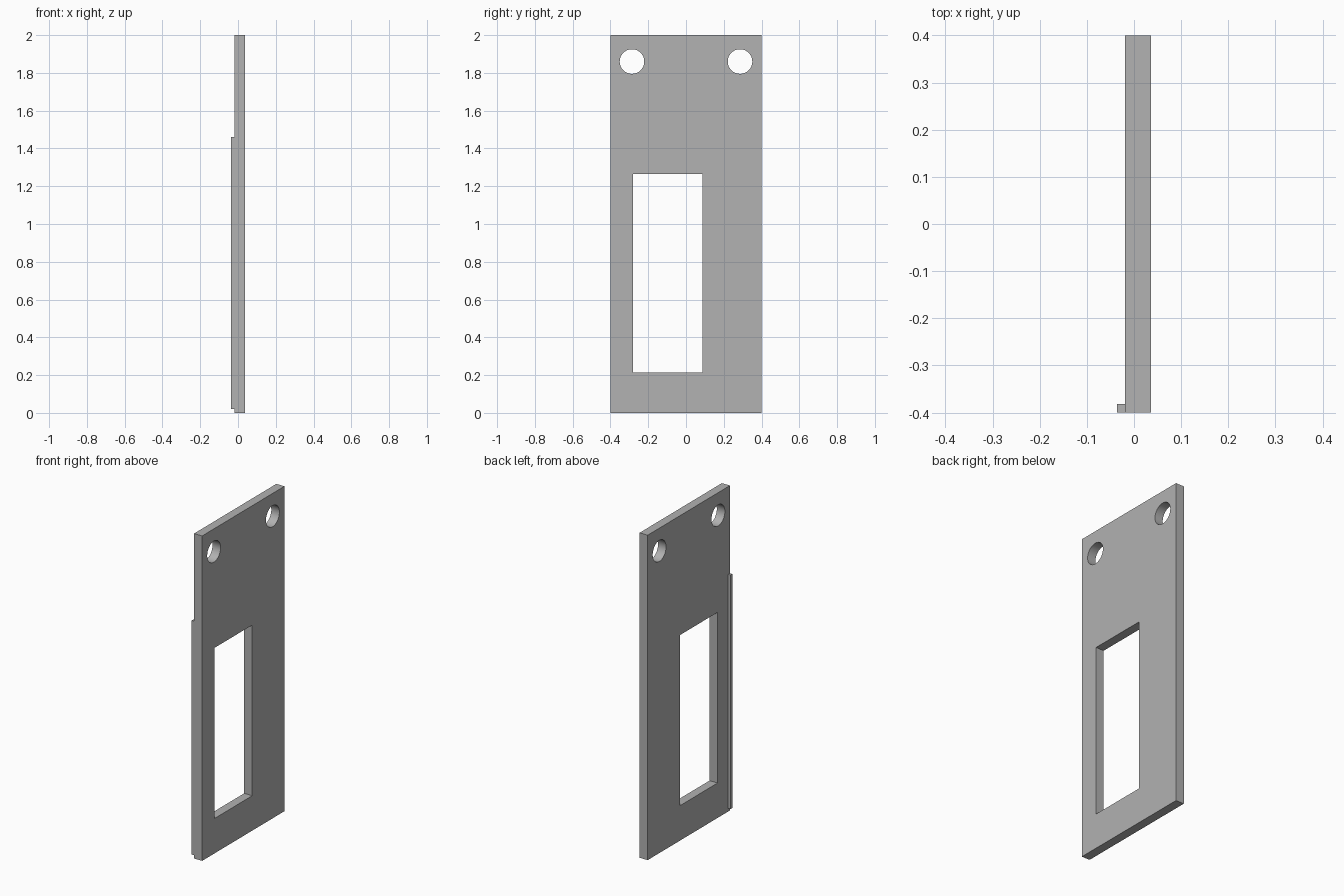
import bpy
import math

cube = bpy.data.objects.get("Cube")
if cube:
    bpy.data.objects.remove(cube, do_unlink=True)

# Single grey finish
grey = bpy.data.materials.new("plain grey")
grey.use_nodes = True
colour = (0.445, 0.445, 0.445, 1)
grey.diffuse_color = colour
grey.node_tree.nodes["Principled BSDF"].inputs["Base Color"].default_value = colour


def box(name, low, high):
    """Box spanning two opposite corners."""
    bpy.ops.mesh.primitive_cube_add(size=1)
    obj = bpy.context.object
    obj.name = name
    obj.location = [(a + b) / 2 for a, b in zip(low, high)]
    obj.scale = [b - a for a, b in zip(low, high)]
    bpy.ops.object.transform_apply(location=True, rotation=False, scale=True)
    obj.data.materials.append(grey)
    return obj


def cut(target, cutter):
    """Subtract the cutter from the target, then discard it."""
    cutter.hide_render = True
    mod = target.modifiers.new("cut", 'BOOLEAN')
    mod.operation = 'DIFFERENCE'
    mod.solver = 'EXACT'
    mod.object = cutter
    bpy.context.view_layer.objects.active = target
    bpy.ops.object.modifier_apply(modifier=mod.name)
    bpy.data.objects.remove(cutter, do_unlink=True)


# Flat upright plate with an off-centre window
plate = box("plate", (-0.019, -0.4, 0), (0.036, 0.4, 2))
cut(plate, box("window_cutter", (-0.2, -0.28, 0.215), (0.2, 0.087, 1.265)))

# Pair of round mounting holes near the top
for side in (-1, 1):
    bpy.ops.mesh.primitive_cylinder_add(
        vertices=48, radius=0.065, depth=0.4,
        location=(0, side * 0.286, 1.86), rotation=(0, math.pi / 2, 0))
    hole = bpy.context.object
    hole.data.materials.append(grey)
    cut(plate, hole)

# Smooth hole walls, sharp plate edges
bpy.ops.object.select_all(action='DESELECT')
plate.select_set(True)
bpy.context.view_layer.objects.active = plate
bpy.ops.object.shade_smooth_by_angle(angle=math.radians(30))

# Thin lip along the front edge of the rear face
box("edge_lip", (-0.036, -0.4, 0.02), (-0.019, -0.382, 1.46))
